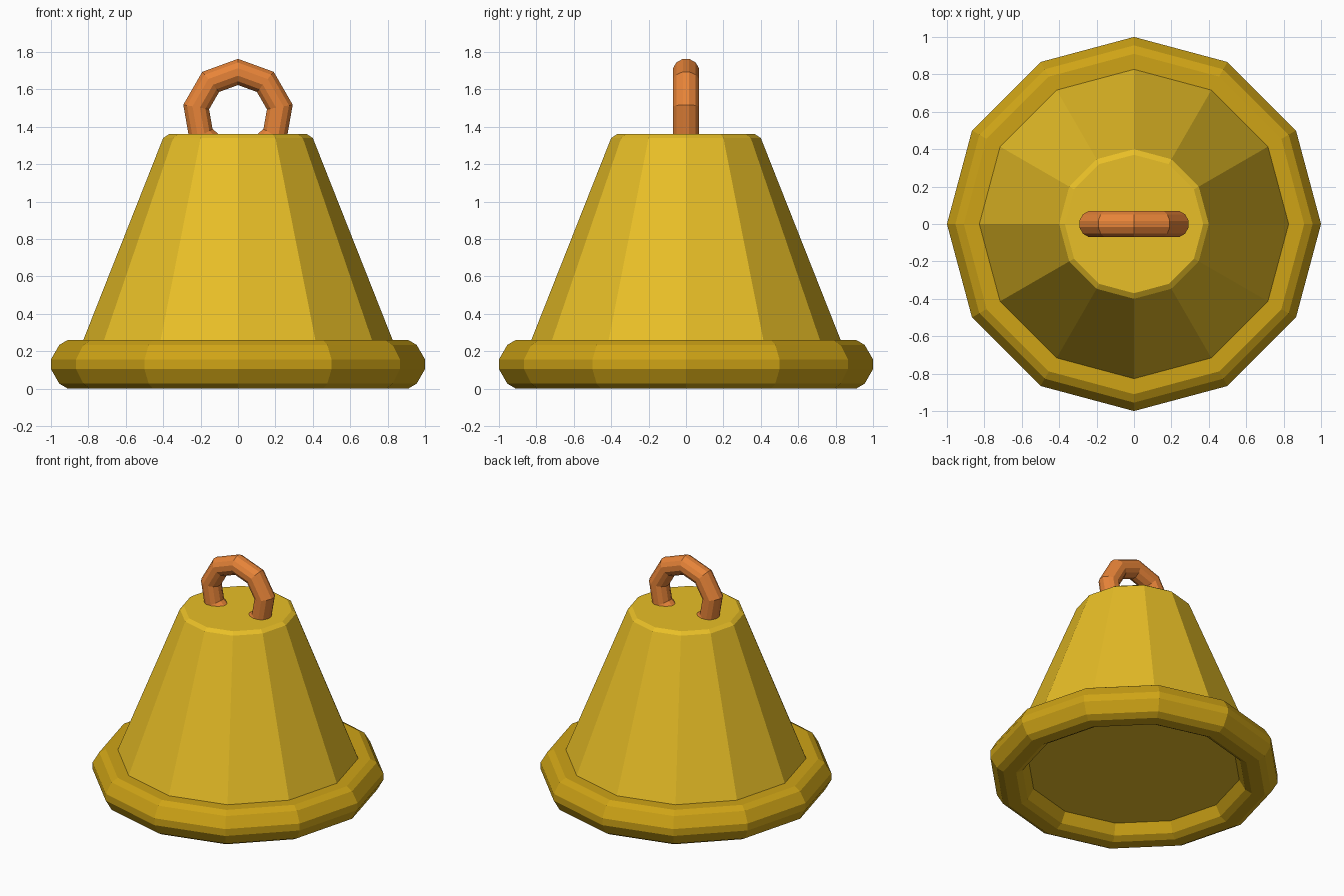
import bpy, bmesh
from math import cos, sin, pi, radians
from mathutils import Matrix

if "Cube" in bpy.data.objects:
    bpy.data.objects.remove(bpy.data.objects["Cube"])


def lathe(name, profile, sides, color, start=0.0, closed=False, matrix=Matrix()):
    """Spin an (r, z) profile into a faceted solid; open profiles get end caps."""
    bm = bmesh.new()
    rings = []
    for r, z in profile:
        rings.append([bm.verts.new((r * cos(start + 2 * pi * i / sides),
                                    r * sin(start + 2 * pi * i / sides), z))
                      for i in range(sides)])
    pairs = list(zip(rings, rings[1:]))
    if closed:
        pairs.append((rings[-1], rings[0]))
    else:
        bm.faces.new(rings[0])
        bm.faces.new(rings[-1])
    for a, b in pairs:
        for i in range(sides):
            j = (i + 1) % sides
            bm.faces.new((a[i], a[j], b[j], b[i]))
    bmesh.ops.recalc_face_normals(bm, faces=bm.faces)
    bm.transform(matrix)
    mesh = bpy.data.meshes.new(name)
    bm.to_mesh(mesh)
    bm.free()
    mat = bpy.data.materials.new(name + "_color")
    mat.diffuse_color = (*color, 1)
    mat.use_nodes = True
    mat.node_tree.nodes["Principled BSDF"].inputs["Base Color"].default_value = mat.diffuse_color
    mesh.materials.append(mat)
    obj = bpy.data.objects.new(name, mesh)
    bpy.context.collection.objects.link(obj)
    return obj


def bevelled_hexagon(major, radius, trim, z=0.0):
    """Hexagonal cross-section with every corner cut off by trim."""
    corners = [(major + radius * cos(i * pi / 3), z + radius * sin(i * pi / 3))
               for i in range(6)]
    points = []
    t = trim / radius
    for i, (x, y) in enumerate(corners):
        for other in (corners[i - 1], corners[(i + 1) % 6]):
            points.append((x + (other[0] - x) * t, y + (other[1] - y) * t))
    return points


# Tapered bell body with a recessed flat underside
lathe("bell_body", [(0.89, 0.10), (0.40, 1.34), (0.37, 1.36)], 12, (0.81, 0.52, 0.02))

# Thick rim around the bottom
lathe("bell_rim", bevelled_hexagon(0.865, 0.15, 0.03, 0.13), 12,
      (0.62, 0.37, 0.008), closed=True)

# Upright hanging ring, sunk into the top
lathe("hanging_ring", bevelled_hexagon(0.227, 0.08, 0.02), 9, (0.80, 0.23, 0.04),
      start=pi / 2, closed=True,
      matrix=Matrix.Translation((0, 0, 1.466)) @ Matrix.Rotation(radians(90), 4, 'X'))
